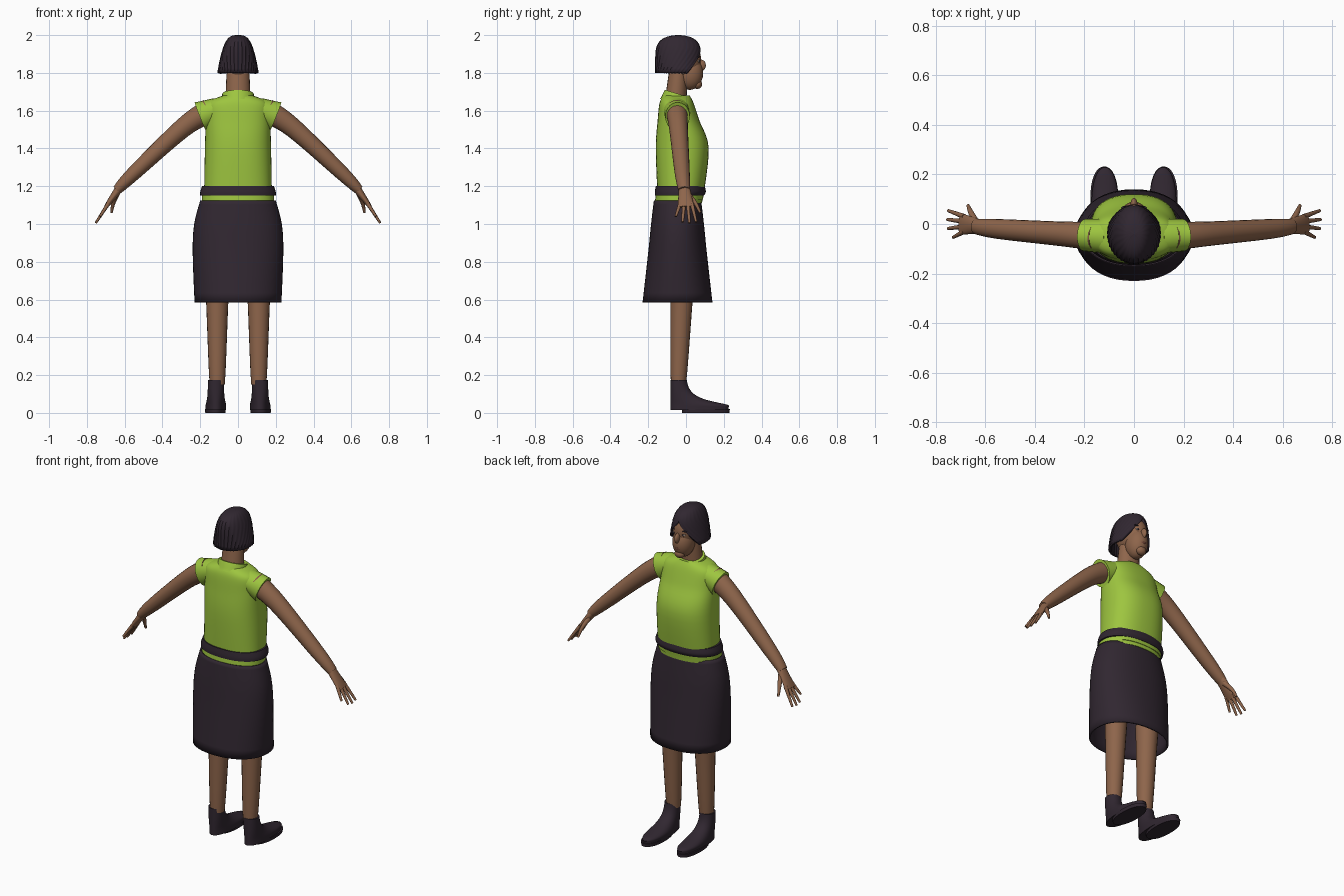
import bpy
import bmesh
import math
from mathutils import Vector

cube = bpy.data.objects.get("Cube")
if cube:
    bpy.data.objects.remove(cube, do_unlink=True)


def material(name, *rgb):
    mat = bpy.data.materials.new(name)
    mat.use_nodes = True
    mat.diffuse_color = (*rgb, 1)
    shader = next(node for node in mat.node_tree.nodes if node.type == 'BSDF_PRINCIPLED')
    shader.inputs["Base Color"].default_value = (*rgb, 1)
    shader.inputs["Roughness"].default_value = 0.8
    return mat


SKIN = material("brown skin", .27, .13, .07)
GREEN = material("lime cloth", .34, .56, .05)
DARK = material("dark plum cloth", .03, .02, .03)
LIPS = material("brown lips", .17, .06, .04)
WHITE = material("eye white", .45, .38, .33)


def smooth_shade(ob, mat):
    ob.data.materials.append(mat)
    bpy.ops.object.select_all(action='DESELECT')
    ob.select_set(True)
    bpy.context.view_layer.objects.active = ob
    bpy.ops.object.shade_smooth_by_angle(angle=math.radians(50))


def smooth_rows(rows, steps):
    """Resample rows of numbers along a smooth curve."""
    out = []
    last = len(rows) - 1
    for i in range(last):
        before, start = rows[max(i - 1, 0)], rows[i]
        end, after = rows[i + 1], rows[min(i + 2, last)]
        for step in range(steps):
            t = step / steps
            row = []
            for a, b, c, d in zip(before, start, end, after):
                leave, arrive = (c - a) / 2, (d - b) / 2
                blend = t * t * (3 - t - t)
                row.append(b + (c - b) * blend + t * (1 - t) * (leave * (1 - t) - arrive * t))
            out.append(row)
    return out + [rows[last]]


def skin_rings(name, mat, rings, closed, thickness):
    """Join rings of points into a surface, capped when closed."""
    bm = bmesh.new()
    loops = [[bm.verts.new(point) for point in ring] for ring in rings]
    for low, high in zip(loops, loops[1:]):
        for k in range(len(low) - 1):
            bm.faces.new((low[k], low[k + 1], high[k + 1], high[k]))
    if closed:
        bm.faces.new(loops[0][:-1])
        bm.faces.new(loops[-1][:-1])
    bmesh.ops.remove_doubles(bm, verts=bm.verts, dist=.0001)
    bmesh.ops.recalc_face_normals(bm, faces=bm.faces)
    mesh = bpy.data.meshes.new(name)
    bm.to_mesh(mesh)
    bm.free()
    ob = bpy.data.objects.new(name, mesh)
    bpy.context.collection.objects.link(ob)
    smooth_shade(ob, mat)
    if thickness:
        shell = ob.modifiers.new("cloth thickness", 'SOLIDIFY')
        shell.thickness = thickness
        shell.offset = -1


def oval(centre, across, along, width, depth, power=2, gap=0, sides=48):
    """Rounded ring around a centre, optionally open at the face side."""
    points = []
    for k in range(sides + 1):
        angle = gap + (math.tau - gap - gap) * k / sides
        s, c = math.sin(angle), math.cos(angle)
        u = math.copysign(abs(s) ** (2 / power), s) * width
        v = math.copysign(abs(c) ** (2 / power), c) * depth
        points.append(centre + across * u + along * v)
    return points


X_AXIS, Y_AXIS = Vector((1, 0, 0)), Vector((0, 1, 0))


def stack(name, mat, rows, x=0, power=2.2, steps=4, closed=True, thickness=0):
    """Level rings given as (height, width, depth, y)."""
    rings = [oval(Vector((x, y, z)), X_AXIS, Y_AXIS, width, depth, power)
             for z, width, depth, y in smooth_rows(rows, steps)]
    skin_rings(name, mat, rings, closed, thickness)


def tube(name, mat, path, height, breadth=None, mirror=1):
    """Tapered tube across a path; height and breadth run from start to end."""
    breadth = breadth or height
    centres = [Vector((x * mirror, y, z)) for x, y, z in smooth_rows(path, 6)]
    last = len(centres) - 1
    rings = []
    for i, centre in enumerate(centres):
        tangent = (centres[min(i + 1, last)] - centres[max(i - 1, 0)]).normalized()
        along = (Y_AXIS - tangent * tangent.y).normalized()
        sizes = [a + (b - a) * i / last for a, b in (height, breadth)]
        rings.append(oval(centre, along.cross(tangent), along, *sizes, sides=20))
    skin_rings(name, mat, rings, True, 0)


def ellipsoid(name, mat, centre, size):
    bpy.ops.mesh.primitive_uv_sphere_add(segments=32, ring_count=20, radius=1, location=centre)
    ob = bpy.context.object
    ob.name = name
    ob.scale = size
    smooth_shade(ob, mat)


# Head and neck
ellipsoid("skull", SKIN, (0, -.02, 1.87), (.075, .1, .11))
ellipsoid("jaw", SKIN, (0, .02, 1.8), (.06, .07, .09))
ellipsoid("nose", SKIN, (0, .08, 1.84), (.014, .025, .03))
ellipsoid("lips", LIPS, (0, .08, 1.78), (.02, .01, .008))
ellipsoid("chin", SKIN, (0, .06, 1.74), (.03, .025, .025))
tube("neck", SKIN, [(0, -.06, 1.6), (0, -.04, 1.8)], (.07, .06), (.06, .05))

# Bobbed hair: a dome that opens around the face as it drops
hair_rings = []
HAIR_ROWS = 16
for i in range(HAIR_ROWS + 1):
    drop = (i / HAIR_ROWS) ** 2
    width = .108 * drop ** .3
    depth = .12 * math.sqrt(1 - (1 - drop) ** 6)
    gap = max(0, 1.7 * (drop - .3))
    ring = oval(Vector((0, -.04, 2 - drop / 5)), X_AXIS, Y_AXIS, width, depth, gap=gap, sides=96)
    # every other strand bulges a little
    for strand in ring[::4]:
        strand.x *= 1.02
        strand.y *= 1.02
    hair_rings.append(ring)
skin_rings("hair", DARK, hair_rings, False, .015)

# Blouse, collar and hem
stack("blouse", GREEN, [(1.13, .18, .12, -.03), (1.4, .175, .14, -.02), (1.55, .17, .11, -.04),
                        (1.64, .16, .09, -.05), (1.68, .08, .07, -.05)], power=2.4, steps=6)
tube("collar", GREEN, [(0, -.06, 1.64), (0, -.045, 1.69)], (.09, .083), (.08, .07))
stack("blouse_hem", GREEN, [(1.11, .19, .125, -.04), (1.16, .19, .125, -.035)])

# Waistband and open skirt
stack("waistband", DARK, [(1.15, .2, .13, -.035), (1.17, .2, .135, -.03), (1.2, .19, .13, -.03)])
stack("skirt", DARK, [(1.125, .2, .125, -.045), (1, .232, .14, -.045), (.85, .24, .155, -.045),
                      (.585, .23, .185, -.045)], closed=False, thickness=.01)

for side, m in (("left", 1), ("right", -1)):
    # Eye and brow
    ellipsoid(side + "_eye", WHITE, (m * .03, .067, 1.862), (.014, .006, .006))
    ellipsoid(side + "_iris", DARK, (m * .03, .071, 1.862), (.006, .004, .006))
    ellipsoid(side + "_brow", DARK, (m * .032, .066, 1.885), (.02, .007, .004))

    # Cap sleeve and arm
    tube(side + "_sleeve", GREEN, [(.1, -.05, 1.61), (.2, -.045, 1.57)], (.06, .08), (.07, .065), m)
    tube(side + "_arm", SKIN, [(.15, -.05, 1.6), (.29, -.04, 1.51), (.55, -.02, 1.27), (.64, -.01, 1.18)],
         (.065, .025), (.06, .03), m)

    # Hand: palm, four spread fingers and a thumb
    tube(side + "_palm", SKIN, [(.62, -.01, 1.2), (.7, 0, 1.09)], (.025, .01), (.027, .045), m)
    for i, (finger, reach) in enumerate((("index", 1), ("middle", 1.05), ("ring", 1), ("little", .7))):
        spread = .03 - i / 50
        knuckle = (.685, spread, 1.11)
        tip = (.685 + reach * .065, spread * 1.8, 1.11 - reach / 10)
        tube(f"{side}_{finger}_finger", SKIN, [knuckle, tip], (.011, .006), mirror=m)
    tube(side + "_thumb", SKIN, [(.64, .01, 1.16), (.66, .05, 1.11), (.67, .075, 1.06)], (.015, .006), mirror=m)

    # Leg
    tube(side + "_leg", SKIN, [(.11, -.02, .7), (.11, -.04, .15)], (.065, .04), mirror=m)

    # Ankle boot: the front edge sweeps out towards the toe as it nears the floor
    heel = -.083
    boot_rows = []
    for i in range(13):
        z = .175 - i / 75
        front = .225 * min(1, math.exp((.045 - z) / .033))
        boot_rows.append((z, .042 + front / 18, (front - heel) / 2, (front + heel) / 2))
    stack(side + "_boot", DARK, boot_rows, x=m * .117, steps=2)
    stack(side + "_sole", DARK, [(0, .053, .125, .105), (.02, .056, .127, .105)], x=m * .12)
